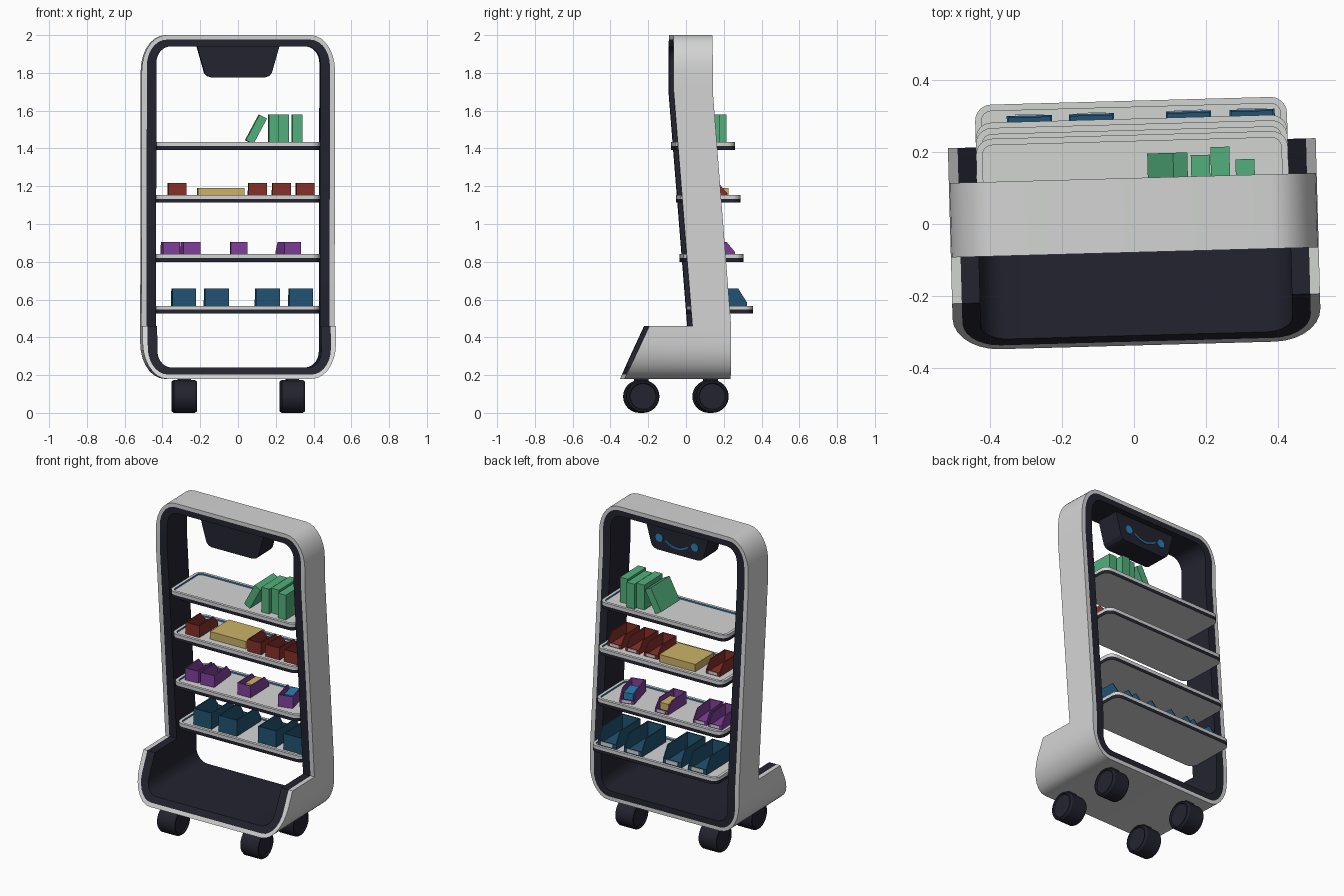
import bpy, bmesh, math
from mathutils import Matrix, Vector

if "Cube" in bpy.data.objects:
    bpy.data.objects.remove(bpy.data.objects["Cube"])


def mat(name, r, g, b):
    m = bpy.data.materials.new(name)
    m.diffuse_color = (r, g, b, 1)
    m.use_nodes = True
    m.node_tree.nodes["Principled BSDF"].inputs["Base Color"].default_value = m.diffuse_color
    return m


LIGHT = mat("light_grey", 0.65, 0.66, 0.65)
DARK = mat("dark_navy", 0.017, 0.017, 0.030)
GREEN = mat("green", 0.085, 0.43, 0.20)
RED = mat("brick_red", 0.24, 0.030, 0.022)
YELLOW = mat("straw_yellow", 0.60, 0.45, 0.13)
PURPLE = mat("purple", 0.22, 0.052, 0.33)
NAVY = mat("deep_blue", 0.015, 0.085, 0.17)
BLUE = mat("bright_blue", 0.025, 0.21, 0.47)

TURN = Matrix.Rotation(math.radians(1.57), 4, 'Z')  # whole model is turned slightly


def finish(name, bm, mats, smooth=False):
    bmesh.ops.remove_doubles(bm, verts=bm.verts, dist=1e-6)
    bmesh.ops.recalc_face_normals(bm, faces=bm.faces)
    bm.transform(TURN)
    me = bpy.data.meshes.new(name)
    bm.to_mesh(me)
    bm.free()
    for m in mats:
        me.materials.append(m)
    ob = bpy.data.objects.new(name, me)
    bpy.context.collection.objects.link(ob)
    if smooth:
        bpy.ops.object.select_all(action='DESELECT')
        ob.select_set(True)
        bpy.context.view_layer.objects.active = ob
        bpy.ops.object.shade_smooth_by_angle(angle=math.radians(32))
    return ob


def loft(bm, loops, segs=None, caps=True, wrap=False):
    """Join equal closed loops by quads; segs gives a material per band."""
    n, k = len(loops[0]), len(loops)
    vs = [[bm.verts.new(p) for p in lp] for lp in loops]
    for i in range(k if wrap else k - 1):
        a, b = vs[i], vs[(i + 1) % k]
        for j in range(n):
            q = [a[j], a[(j + 1) % n], b[(j + 1) % n], b[j]]
            c = [v.co for v in q]
            if (c[2] - c[0]).cross(c[3] - c[1]).length < 1e-8:
                continue  # collapsed strip beside the step
            bm.faces.new(q).material_index = segs[i] if segs else 0
    if caps:
        bm.faces.new(vs[0])
        bm.faces.new(vs[-1])


def box(bm, x0, x1, y0, y1, z0, z1, m=None):
    lps = [[(x0, y0, z), (x1, y0, z), (x1, y1, z), (x0, y1, z)] for z in (z0, z1)]
    if m is not None:
        lps = [[m @ Vector(p) for p in lp] for lp in lps]
    loft(bm, lps)


def prism(bm, pts, y0, y1):
    loft(bm, [[(x, y, z) for x, z in pts] for y in (y0, y1)])


# ---- Frame: tall rounded ring with a stepped, slanted side profile ----
def ring(hx, z0, z1, rx, rz, n=7):
    half = []
    for i in range(n + 1):
        t = math.pi / 2 * i / n
        half.append((hx - rx + rx * math.sin(t), z0 + rz - rz * math.cos(t), 0))
    half += [(hx, 0.46, 0), (hx, 0.46, 1), (hx, 1.70, 1)]
    for i in range(n + 1):
        t = math.pi / 2 * i / n
        half.append((hx - rx + rx * math.cos(t), z1 - rz + rz * math.sin(t), 1))
    return half + [(-x, z, u) for x, z, u in reversed(half)]


def front_y(z, upper):
    if not upper:
        return -0.338 + (z - 0.18) * 0.464
    return 0.02 - (min(z, 1.70) - 0.46) * 0.0798


def back_y(z):
    return 0.225 - (min(max(z, 0.46), 1.70) - 0.46) * 0.0782


outer = ring(0.512, 0.18, 2.0, 0.13, 0.19)
mid = ring(0.485, 0.203, 1.976, 0.105, 0.14)
inner = ring(0.434, 0.24, 1.94, 0.075, 0.085)
F = [[(x, front_y(z, u), z) for x, z, u in r] for r in (outer, mid, inner)]
B = [[(x, back_y(z), z) for x, z, u in r] for r in (outer, mid, inner)]
bm = bmesh.new()
loft(bm, [F[0], B[0], B[1], B[2], F[2], F[1]], [0, 0, 1, 1, 1, 0], caps=False, wrap=True)
finish("frame", bm, [LIGHT, DARK], True)

# ---- Face panel hanging in the top of the frame ----
half = [(0.14, 1.776), (0.163, 1.783), (0.178, 1.80), (0.222, 1.955)]
bm = bmesh.new()
prism(bm, half + [(-x, z) for x, z in reversed(half)], -0.06, 0.09)
finish("face_panel", bm, [DARK])
bm = bmesh.new()
for s in (-1, 1):
    prism(bm, [(s * 0.122 + 0.025 * math.cos(i * math.pi / 12),
                1.855 + 0.025 * math.sin(i * math.pi / 12)) for i in range(24)], 0.088, 0.095)
finish("eyes", bm, [BLUE])
bm = bmesh.new()
xs = [-0.08 + 0.02 * i for i in range(9)]
for a, b in zip(xs, xs[1:]):
    za, zb = 1.818 + 4.5 * a * a, 1.818 + 4.5 * b * b
    prism(bm, [(a, za - 0.005), (b, zb - 0.005), (b, zb + 0.005), (a, za + 0.005)], 0.088, 0.095)
finish("smile", bm, [BLUE])


# ---- Shelves: rounded trays with a dark band and a lit inner lip ----
def tray_loop(y0, y1, inset, z, r=0.045):
    hx, r = 0.434 - inset, r - inset
    cy, hy = (y0 + y1) / 2, (y1 - y0) / 2 - inset
    out = []
    for q, (sx, sy) in enumerate([(1, 1), (-1, 1), (-1, -1), (1, -1)]):
        for i in range(7):
            t = math.pi / 2 * (q + i / 6)
            out.append((sx * (hx - r) + r * math.cos(t), cy + sy * (hy - r) + r * math.sin(t), z))
    return out


SHELVES = [(0.012, 0.343, 0.567), (-0.023, 0.293, 0.84), (-0.043, 0.278, 1.153), (-0.068, 0.248, 1.433)]
for i, (y0, y1, top) in enumerate(SHELVES):
    bm = bmesh.new()
    steps = [(0, top - 0.04), (0, top - 0.02), (0, top), (0.018, top), (0.018, top - 0.01)]
    loft(bm, [tray_loop(y0, y1, a, z) for a, z in steps], [1, 0, 0, 2])
    finish(f"shelf_{i + 1}", bm, [LIGHT, DARK, BLUE], True)


# ---- Open storage bins with a sloping low back and a label ----
def bin_box(name, cx, w, y0, y1, z, h, colour, turn=0.0, content=None):
    t, low, d = 0.006, 0.3 * h, y1 - y0
    place = Matrix.Translation((cx, (y0 + y1) / 2, z)) @ Matrix.Rotation(math.radians(turn), 4, 'Z')
    side = [(-d / 2, 0), (d / 2, 0), (d / 2, low), (d / 2 - 0.045, h), (-d / 2, h)]
    bm = bmesh.new()
    for s in (-1, 1):
        loft(bm, [[place @ Vector((x, y, zz)) for y, zz in side] for x in (s * w / 2, s * (w / 2 - t))])
    a = w / 2 - t
    box(bm, -a, a, -d / 2, d / 2, 0, t, place)
    box(bm, -a, a, -d / 2, -d / 2 + t, t, h, place)
    box(bm, -a, a, d / 2 - t, d / 2, t, low, place)
    finish(name, bm, [colour])
    bm = bmesh.new()
    box(bm, -a * 0.7, a * 0.7, d / 2, d / 2 + 0.003, low * 0.25, low * 0.95, place)
    finish(name + "_label", bm, [LIGHT])
    if content:
        bm = bmesh.new()
        box(bm, -a * 0.75, a * 0.75, -d * 0.2, d * 0.36, t, h * 0.72, place)
        finish(name + "_content", bm, [content])


for i, cx in enumerate((-0.283, -0.11, 0.16, 0.337)):
    bin_box(f"blue_bin_{i + 1}", cx, 0.126, 0.06, 0.31, 0.557, 0.102, NAVY)
for i, (cx, turn, content) in enumerate([(-0.355, 3, None), (-0.25, 4, None),
                                         (0.008, 0, YELLOW), (0.27, 13, BLUE)]):
    bin_box(f"purple_bin_{i + 1}", cx, 0.09, 0.05, 0.243, 0.83, 0.075, PURPLE, turn, content)
for i, cx in enumerate((-0.32, 0.105, 0.232, 0.357)):
    bin_box(f"red_bin_{i + 1}", cx, 0.096, 0.01, 0.205, 1.143, 0.075, RED)

# ---- Flat carton on the third shelf ----
bm = bmesh.new()
box(bm, -0.212, 0.035, 0.03, 0.225, 1.143, 1.19)
finish("carton", bm, [YELLOW])

# ---- Books on the top shelf ----
for i, (x, y1) in enumerate([(0.163, 0.187), (0.218, 0.208), (0.287, 0.172)]):
    bm = bmesh.new()
    box(bm, x, x + 0.053, y1 - 0.19, y1, 1.423, 1.58)
    finish(f"book_{i + 1}", bm, [GREEN])
bm = bmesh.new()
box(bm, 0, 0.045, 0.0, 0.195, 0, 0.153,
    Matrix.Translation((0.042, 0, 1.444)) @ Matrix.Rotation(math.radians(28), 4, 'Y'))
finish("leaning_book", bm, [GREEN])

# ---- Wheels ----
PROFILE = [(0.068, -0.054), (0.072, -0.061), (0.080, -0.061), (0.087, -0.050)]
PROFILE += [(r, -x) for r, x in reversed(PROFILE)]
for sx, side in ((-1, "left"), (1, "right")):
    for y, end in ((-0.237, "front"), (0.13, "back")):
        bm = bmesh.new()
        loft(bm, [[(sx * 0.286 + x, y + r * math.cos(i * math.pi / 16), 0.087 + r * math.sin(i * math.pi / 16))
                   for i in range(32)] for r, x in PROFILE])
        finish(f"{end}_{side}_wheel", bm, [DARK], True)
        bm = bmesh.new()
        box(bm, sx * 0.286 - 0.03, sx * 0.286 + 0.03, y - 0.03, y + 0.03, 0.15, 0.182)
        finish(f"{end}_{side}_wheel_mount", bm, [DARK])
